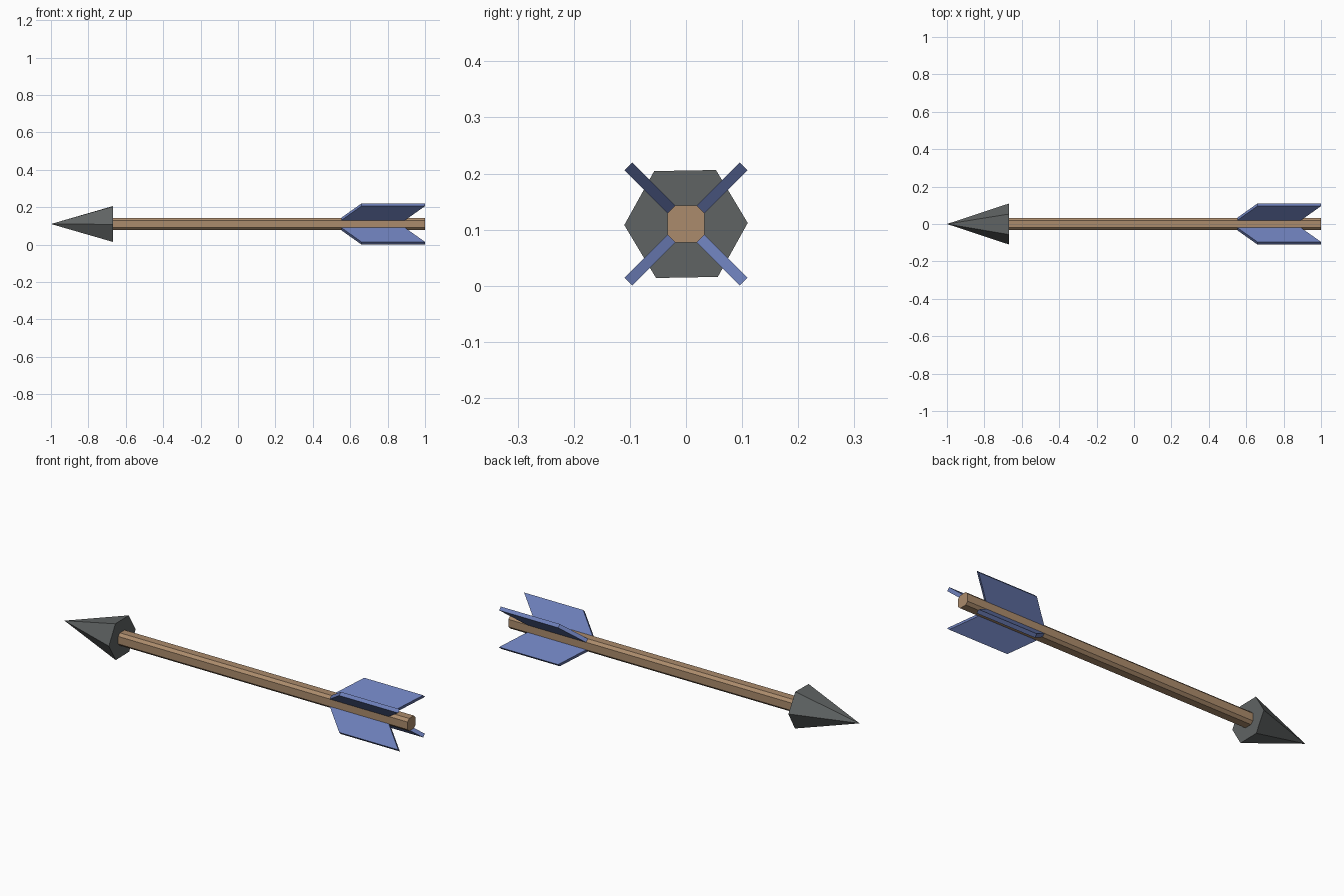
import bpy, bmesh, math
from mathutils import Matrix, Vector

if "Cube" in bpy.data.objects:
    bpy.data.objects.remove(bpy.data.objects["Cube"])

AXIS_Z = 0.11  # height of the shaft centre line


def material(name, color):
    m = bpy.data.materials.new(name)
    m.diffuse_color = (*color, 1)
    m.use_nodes = True
    m.node_tree.nodes["Principled BSDF"].inputs["Base Color"].default_value = m.diffuse_color
    return m


def add_object(name, bm, mat):
    bmesh.ops.recalc_face_normals(bm, faces=bm.faces)
    mesh = bpy.data.meshes.new(name)
    bm.to_mesh(mesh)
    bm.free()
    mesh.materials.append(mat)
    ob = bpy.data.objects.new(name, mesh)
    ob.location.z = AXIS_Z
    bpy.context.collection.objects.link(ob)
    return ob


def prism(points, offset):
    """Extrude a flat outline into a solid."""
    bm = bmesh.new()
    face = bm.faces.new([bm.verts.new(p) for p in points])
    ext = bmesh.ops.extrude_face_region(bm, geom=[face], use_keep_orig=True)
    verts = [g for g in ext["geom"] if isinstance(g, bmesh.types.BMVert)]
    bmesh.ops.translate(bm, verts=verts, vec=offset)
    return bm


wood = material("wood", (0.41, 0.26, 0.15))
stone = material("stone", (0.115, 0.125, 0.125))
feather = material("feather", (0.15, 0.21, 0.48))

# Shaft: square bar with chamfered corners
a, b = 0.033, 0.0195
section = [(a, -b), (a, b), (b, a), (-b, a), (-a, b), (-a, -b), (-b, -a), (b, -a)]
add_object("shaft", prism([(-0.67, y, z) for y, z in section], (1.67, 0, 0)), wood)

# Head: six-sided cone pointing to -x
bm = bmesh.new()
base = [bm.verts.new((-0.667, 0.11 * math.cos(t), 0.11 * math.sin(t)))
        for t in (math.radians(1 + 60 * i) for i in range(6))]
tip = bm.verts.new((-1, 0, 0))
bm.faces.new(base)
for i in range(6):
    bm.faces.new((base[i], base[(i + 1) % 6], tip))
add_object("arrow_head", bm, stone)

# Fletching: four swept vanes on the diagonals
half = 0.01
outline = [(0.548, 0.033), (0.66, 0.1455), (1.0, 0.1455), (0.888, 0.033)]
for i in range(4):
    bm = prism([(x, -half, r) for x, r in outline], (0, 2 * half, 0))
    bm.transform(Matrix.Rotation(math.radians(45 + 90 * i), 4, 'X'))
    add_object(f"fletching_vane_{i + 1}", bm, feather)
